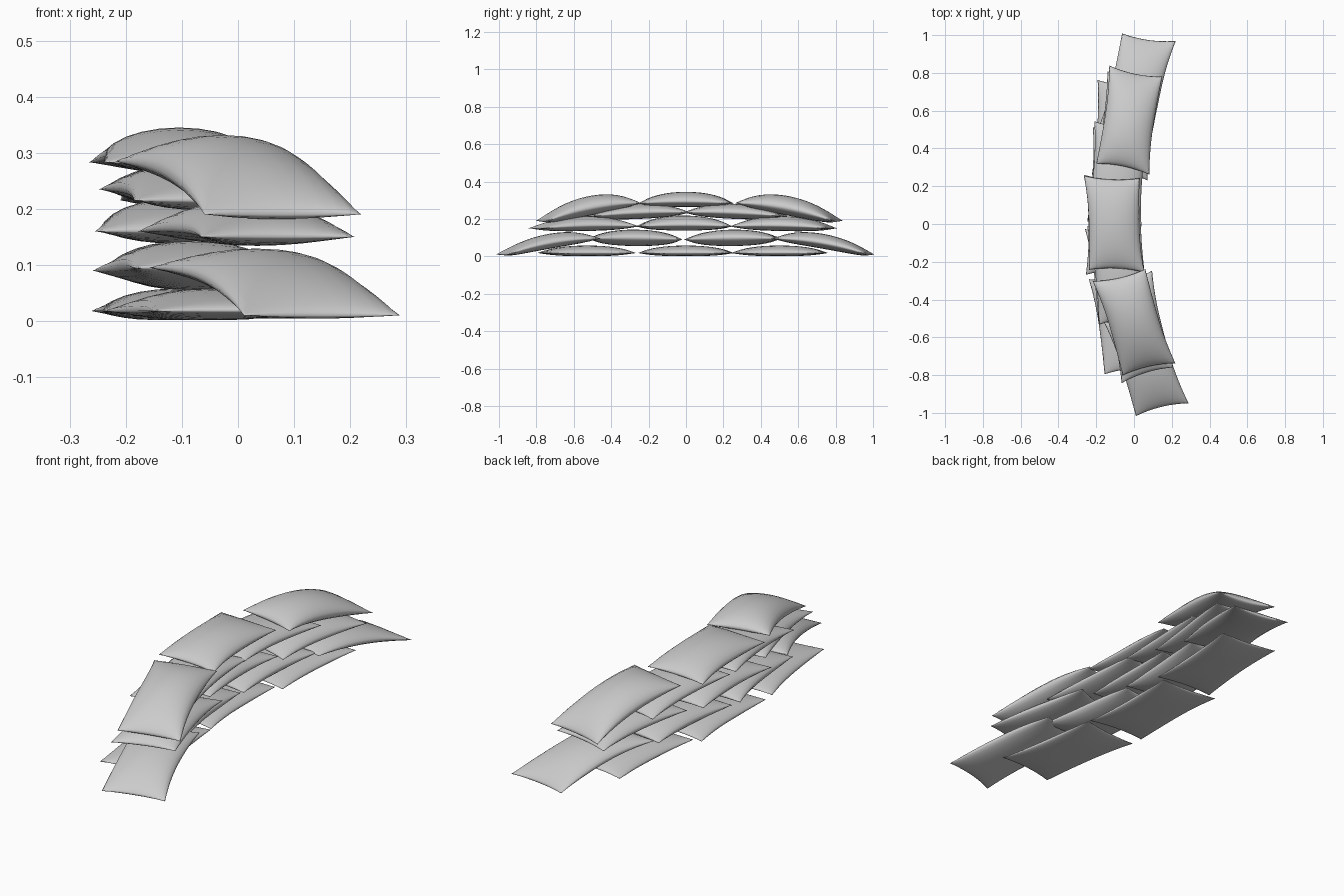
import bpy, bmesh, math, random

if "Cube" in bpy.data.objects:
    bpy.data.objects.remove(bpy.data.objects["Cube"])
random.seed(4)
NU, NV = 12, 18


def sandbag(name, cx, cy, rot, z_ends, top, bottom, hw=0.143, hl=0.262):
    """Pillow with pinched corners. z_ends = seam height at -y end, middle, +y end."""
    z0, z1, z2 = z_ends
    c, s = math.cos(math.radians(rot)), math.sin(math.radians(rot))
    skew = random.uniform(-0.012, 0.012)
    bm = bmesh.new()

    def point(i, j, side):
        u = math.sin(math.pi / 2 * (2 * i / NU - 1))
        v = math.sin(math.pi / 2 * (2 * j / NV - 1))
        x = hw * u * (1 - 0.09 * (1 - v * v)) + skew * v * abs(v)
        y = hl * v * (1 - 0.06 * (1 - u * u)) + skew * u
        # seam follows a sagging curve along the bag
        z = z1 + (z2 - z0) / 2 * v + ((z0 + z2) / 2 - z1) * v * v
        puff = max(0, (1 - u * u) * (1 - v * v)) ** 0.55
        z += top * puff if side > 0 else -bottom * puff
        z = max(z, 0.002)
        return bm.verts.new((cx + c * x - s * y, cy + s * x + c * y, z))

    up = {(i, j): point(i, j, 1) for i in range(NU + 1) for j in range(NV + 1)}
    low = {}
    for (i, j), v in up.items():
        low[i, j] = v if i in (0, NU) or j in (0, NV) else point(i, j, -1)
    for i in range(NU):
        for j in range(NV):
            k = [(i, j), (i + 1, j), (i + 1, j + 1), (i, j + 1)]
            bm.faces.new([up[q] for q in k])
            # corner cells share all but one vertex, still valid
            bm.faces.new([low[q] for q in reversed(k)])
    for f in bm.faces:
        f.smooth = True
    me = bpy.data.meshes.new(name)
    bm.to_mesh(me)
    bm.free()
    bpy.context.collection.objects.link(bpy.data.objects.new(name, me))


# bottom course
sandbag("bag_row1_front", -0.055, -0.53, 8, (.018, .018, .018), .04, .018, hl=.255)
sandbag("bag_row1_middle", -0.11, 0.0, 0, (.018, .018, .018), .04, .018, hl=.25)
sandbag("bag_row1_back", -0.065, 0.50, -4, (.018, .018, .018), .04, .018, hl=.25)

# second course, end bags slump to the ground
sandbag("bag_row2_front_end", 0.065, -0.735, 17, (.010, .075, .095), .045, .035)
sandbag("bag_row2_front", -0.08, -0.27, 6, (.095, .10, .09), .043, .045, hl=.25)
sandbag("bag_row2_back", -0.09, 0.25, -4, (.09, .10, .095), .043, .045, hl=.25)
sandbag("bag_row2_back_end", 0.015, 0.735, -12, (.095, .075, .010), .045, .035)

# third course
sandbag("bag_row3_front", 0.015, -0.545, 14, (.15, .165, .16), .05, .03)
sandbag("bag_row3_middle", -0.11, -0.01, 1, (.16, .168, .16), .05, .03, hl=.25)
sandbag("bag_row3_back", -0.035, 0.52, -9, (.16, .165, .15), .05, .03)

# fourth course
sandbag("bag_row4_front", -0.075, -0.255, 7, (.215, .235, .235), .045, .035)
sandbag("bag_row4_back", -0.085, 0.265, -5, (.235, .235, .215), .045, .035)

# top course, outer bags droop outward
sandbag("bag_row5_front", 0.0, -0.52, 16, (.19, .262, .285), .06, .045)
sandbag("bag_row5_middle", -0.105, 0.0, 1, (.283, .293, .283), .052, .03, hw=.147, hl=.25)
sandbag("bag_row5_back", -0.025, 0.55, -9, (.285, .262, .19), .06, .045)
